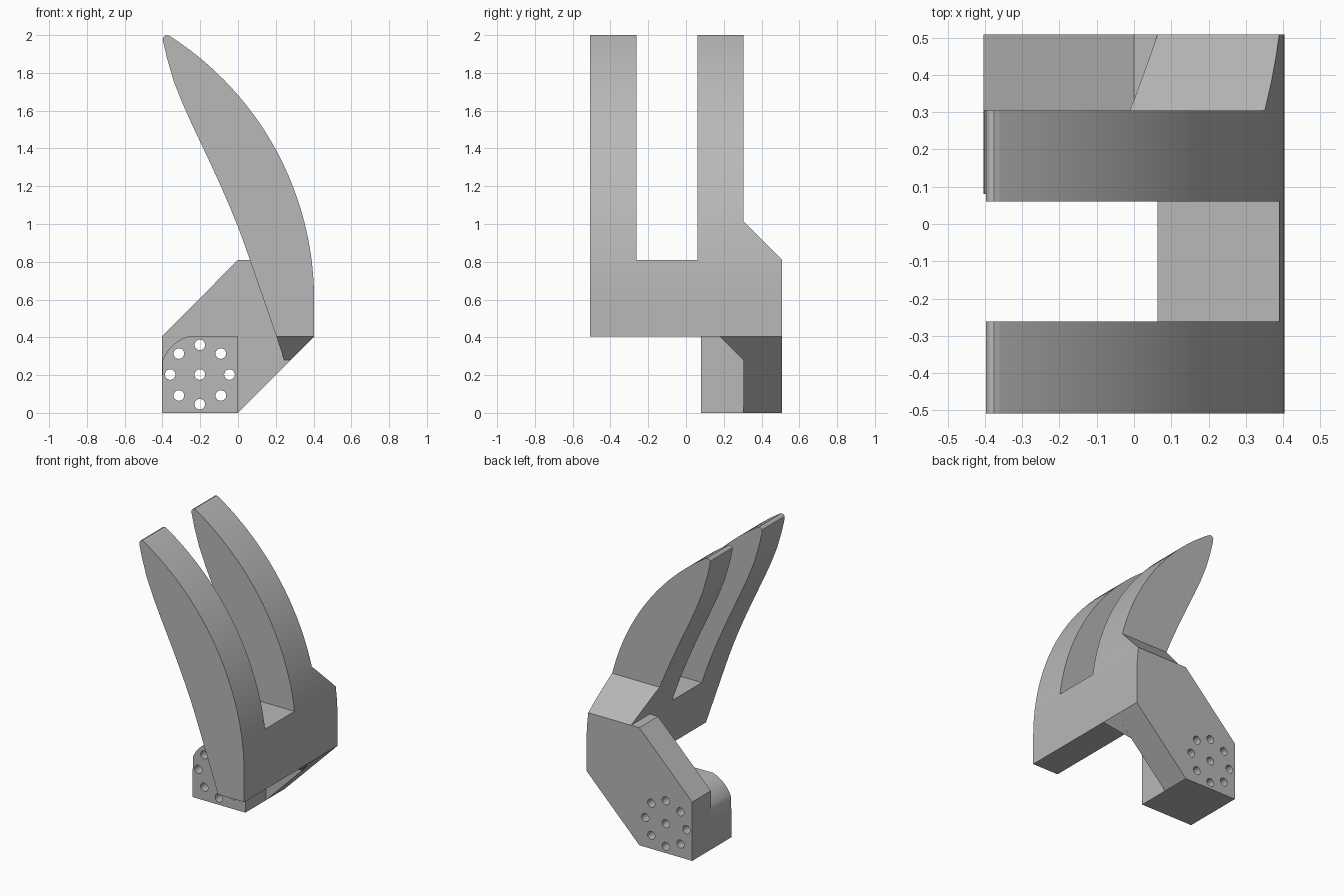
import bpy, bmesh
from math import sin, cos, pi, sqrt, radians
from mathutils import Vector, Matrix

cube = bpy.data.objects.get("Cube")
if cube:
    bpy.data.objects.remove(cube, do_unlink=True)

grey = bpy.data.materials.new("plain_grey")
grey.use_nodes = True
tone = (0.48, 0.48, 0.48, 1)
grey.diffuse_color = tone
grey.node_tree.nodes["Principled BSDF"].inputs["Base Color"].default_value = tone


def finish(name, bm):
    bmesh.ops.recalc_face_normals(bm, faces=bm.faces)
    mesh = bpy.data.meshes.new(name)
    bm.to_mesh(mesh)
    bm.free()
    mesh.materials.append(grey)
    obj = bpy.data.objects.new(name, mesh)
    bpy.context.collection.objects.link(obj)
    return obj


def prism(name, outline, start, end, axis="y"):
    """Extrude an outline along y (points are x, z) or along x (points are y, z)."""
    bm = bmesh.new()
    at = (lambda a, b: (a, start, b)) if axis == "y" else (lambda a, b: (start, a, b))
    face = bm.faces.new([bm.verts.new(at(a, b)) for a, b in outline])
    side = bmesh.ops.extrude_face_region(bm, geom=[face])["geom"]
    shift = Vector((0, end - start, 0) if axis == "y" else (end - start, 0, 0))
    bmesh.ops.translate(bm, vec=shift, verts=[g for g in side if isinstance(g, bmesh.types.BMVert)])
    return finish(name, bm)


def activate(obj):
    bpy.ops.object.select_all(action="DESELECT")
    obj.select_set(True)
    bpy.context.view_layer.objects.active = obj


def cut(obj, cutter):
    activate(obj)
    mod = obj.modifiers.new("cut", "BOOLEAN")
    mod.operation = "DIFFERENCE"
    mod.solver = "EXACT"
    mod.object = cutter
    bpy.ops.object.modifier_apply(modifier=mod.name)


# Shared dimensions
W, BACK, PLATE, BASE, SLOT = 0.403, 0.508, 0.304, 0.405, 0.81

# Curved fork: circular outer edge, gently S-shaped inner edge
R, arc_z = 1.655, 0.6
outer = [(W, BASE)]
for i in range(33):
    z = arc_z + (1.995 - arc_z) * sin(i / 32 * pi / 2)
    outer.append((W - R + sqrt(R * R - (z - arc_z) ** 2), z))
inner = [(-0.375, 2.0), (-0.388, 1.996), (-0.397, 1.985), (-0.396, 1.965),
         (-0.375, 1.875), (-0.34, 1.755), (-0.29, 1.63), (-0.245, 1.53),
         (-0.2, 1.435), (-0.15, 1.33), (-0.095, 1.21), (-0.045, 1.095),
         (0.0, 0.985), (0.035, 0.89), (0.063, SLOT), (0.203, BASE)]
fork = prism("fork", outer + inner, -BACK, BACK)

# Slot between the prongs, and the sloped shoulder behind the rear prong
slot = prism("slot_cutter", [(-0.262, SLOT), (0.06, SLOT), (0.06, 3), (-0.262, 3)], -1, 1, "x")
shoulder = prism("shoulder_cutter",
                 [(PLATE, 3), (PLATE, 1.014), (BACK, SLOT), (1, 0.318), (1, 3)], -1, 1, "x")
for cutter in (slot, shoulder):
    cut(fork, cutter)

# Rear mounting plate
plate = prism("mounting_plate",
              [(-W, 0), (0, 0), (W, BASE), (0.203, BASE), (0.063, SLOT), (0, SLOT), (-W, BASE)],
              PLATE, BACK)

# Mounting block with one rounded corner
hx, hz, rad = -0.202, 0.203, 0.211
corner = [(hx + rad * cos(radians(a)), hz + rad * sin(radians(a))) for a in range(106, 165, 6)]
block = prism("mounting_block", [(-W, 0), (0, 0), (0, BASE)] + corner, 0.08, PLATE)

# Bolt holes: one in the middle and a ring of eight
bm = bmesh.new()
spots = [(0, 0)] + [(0.157 * cos(k * pi / 4), 0.157 * sin(k * pi / 4)) for k in range(8)]
for dx, dz in spots:
    place = Matrix.Translation((hx + dx, 0.3, hz + dz)) @ Matrix.Rotation(pi / 2, 4, "X")
    bmesh.ops.create_cone(bm, cap_ends=True, segments=24, radius1=0.028, radius2=0.028,
                          depth=1, matrix=place)
holes = finish("hole_cutter", bm)
for part in (plate, block):
    cut(part, holes)

# Tapered gusset under the fork
bm = bmesh.new()
low = BASE - 0.125
for p in [(0.203, PLATE - 0.125, BASE), (W, PLATE - 0.125, BASE), (0.203, PLATE, BASE),
          (W, PLATE, BASE), (0.245, PLATE, low), (low, PLATE, low)]:
    bm.verts.new(p)
bmesh.ops.convex_hull(bm, input=bm.verts)
gusset = finish("gusset", bm)

for cutter in (slot, shoulder, holes):
    bpy.data.objects.remove(cutter, do_unlink=True)

# Smooth the curves and keep the corners crisp
for part in (fork, plate, block, gusset):
    activate(part)
    bpy.ops.object.shade_smooth_by_angle(angle=radians(25))
